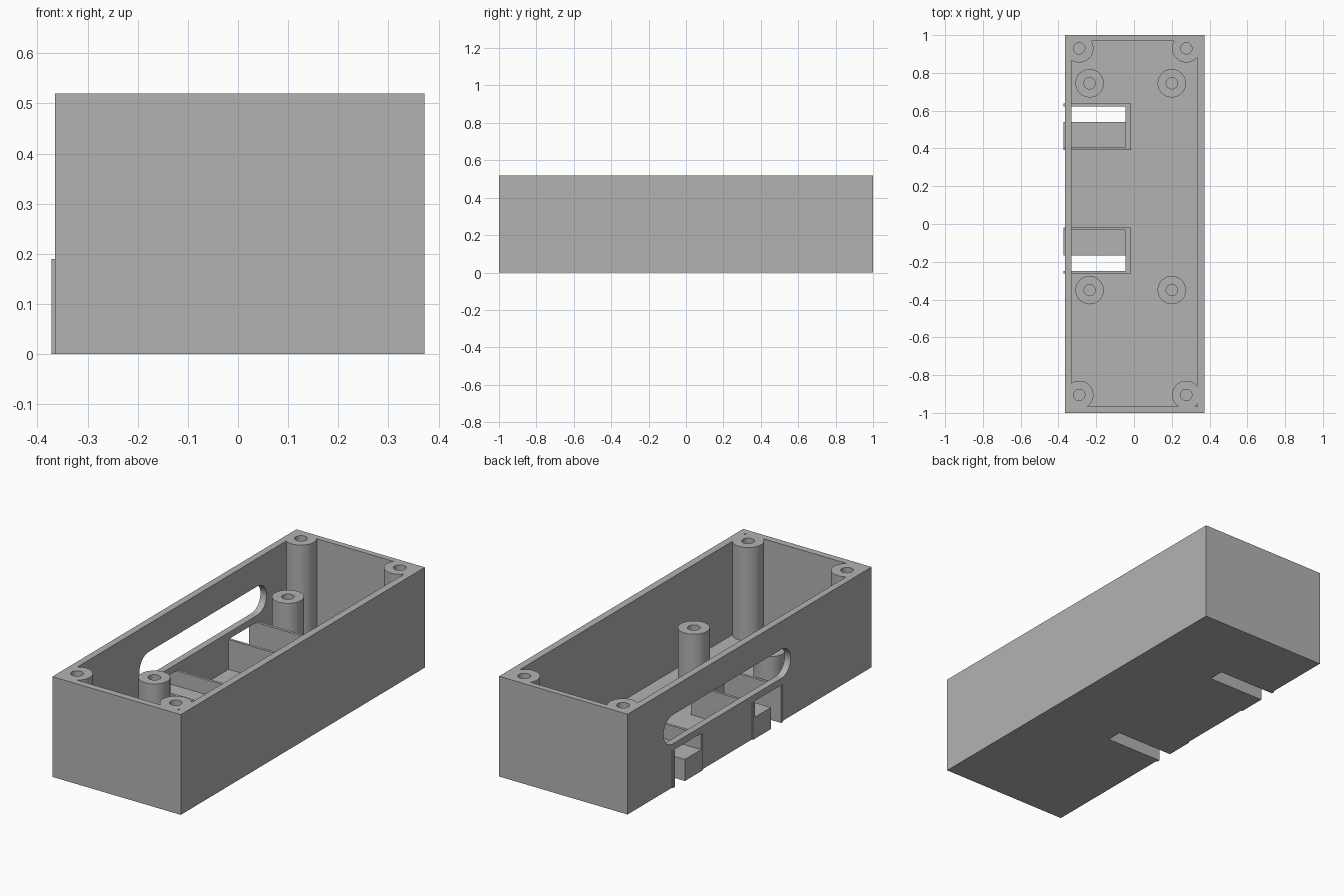
import bpy, bmesh, math
from mathutils import Matrix

if "Cube" in bpy.data.objects:
    bpy.data.objects.remove(bpy.data.objects["Cube"])

X0, X1 = -0.365, 0.372      # outer side walls
TOP, FLOOR = 0.52, 0.035    # rim height, floor thickness
MID = 0.187                 # y mirror line of the two side bays

grey = bpy.data.materials.new("plain grey")
grey.diffuse_color = (0.45, 0.45, 0.45, 1)
grey.use_nodes = True
grey.node_tree.nodes["Principled BSDF"].inputs["Base Color"].default_value = grey.diffuse_color


def prism(name, outline, z0, z1, matrix=None):
    """Extrude a 2D outline from z0 to z1."""
    bm = bmesh.new()
    face = bm.faces.new([bm.verts.new((a, b, z0)) for a, b in outline])
    ext = bmesh.ops.extrude_face_region(bm, geom=[face])
    for v in ext["geom"]:
        if isinstance(v, bmesh.types.BMVert):
            v.co.z = z1
    if matrix:
        bm.transform(matrix)
    bmesh.ops.recalc_face_normals(bm, faces=bm.faces[:])
    mesh = bpy.data.meshes.new(name)
    bm.to_mesh(mesh)
    bm.free()
    mesh.materials.append(grey)
    ob = bpy.data.objects.new(name, mesh)
    bpy.context.collection.objects.link(ob)
    return ob


def box(name, x0, x1, y0, y1, z0, z1):
    return prism(name, [(x0, y0), (x1, y0), (x1, y1), (x0, y1)], z0, z1)


def arc(cx, cy, r, start=0.0, sweep=2 * math.pi, n=48, closed=True):
    steps = n if closed else n + 1
    return [(cx + r * math.cos(start + sweep * i / n),
             cy + r * math.sin(start + sweep * i / n)) for i in range(steps)]


def apply(target, tool, operation):
    """Boolean the tool into the target, then remove the tool."""
    mod = target.modifiers.new("bool", "BOOLEAN")
    mod.operation, mod.solver, mod.object = operation, "EXACT", tool
    bpy.context.view_layer.objects.active = target
    bpy.ops.object.modifier_apply(modifier=mod.name)
    bpy.data.objects.remove(tool)


# open-topped tray
tray = box("enclosure_tray", X0, X1, -1, 1, 0, TOP)
apply(tray, box("cavity", -0.33, 0.335, -0.965, 0.97, FLOOR, 1), "DIFFERENCE")

# long rounded slot in the left wall (outline in y,z pushed along x)
r = 0.075
slot = (arc(0.63, 0.3, r, -math.pi / 2, math.pi, 20, False)
        + arc(-0.261, 0.3, r, math.pi / 2, math.pi, 20, False))
yz_to_x = Matrix(((0, 0, 1, 0), (1, 0, 0, 0), (0, 1, 0, 0), (0, 0, 0, 1)))
apply(tray, prism("slot", slot, -0.5, -0.3, yz_to_x), "DIFFERENCE")

# two mirrored side bays: thin walls, a raised block and a gap through the floor
for s in (1, -1):
    def bay_box(name, x0, x1, a, b, z0, z1):
        y0, y1 = sorted((MID + s * a, MID + s * b))
        return box(name, x0, x1, y0, y1, z0, z1)
    apply(tray, bay_box("bay", -0.372, -0.015, 0.206, 0.45, 0, 0.19), "UNION")
    apply(tray, bay_box("pocket", -0.5, -0.045, 0.22, 0.435, 0.112, 0.1905), "DIFFERENCE")
    apply(tray, bay_box("gap", -0.5, -0.045, 0.353, 0.435, -0.1, 0.1905), "DIFFERENCE")

# corner screw bosses (trimmed to the walls) and shorter board standoffs
posts = [(x, y, TOP) for x in (-0.29, 0.277) for y in (0.93, -0.905)]
posts += [(x, y, 0.303) for x in (-0.235, 0.2) for y in (0.745, -0.35)]
for x, y, h in posts:
    ring = [(max(a, X0 + 0.008), min(b, 0.992)) for a, b in arc(x, y, 0.075)]
    apply(tray, prism("post", ring, 0.012, h), "UNION")
for x, y, h in posts:
    apply(tray, prism("screw_hole", arc(x, y, 0.03, n=32), FLOOR, h + 0.1), "DIFFERENCE")

# smooth the round parts only
bpy.ops.object.select_all(action="DESELECT")
tray.select_set(True)
bpy.context.view_layer.objects.active = tray
bpy.ops.object.shade_smooth_by_angle(angle=math.radians(30))
